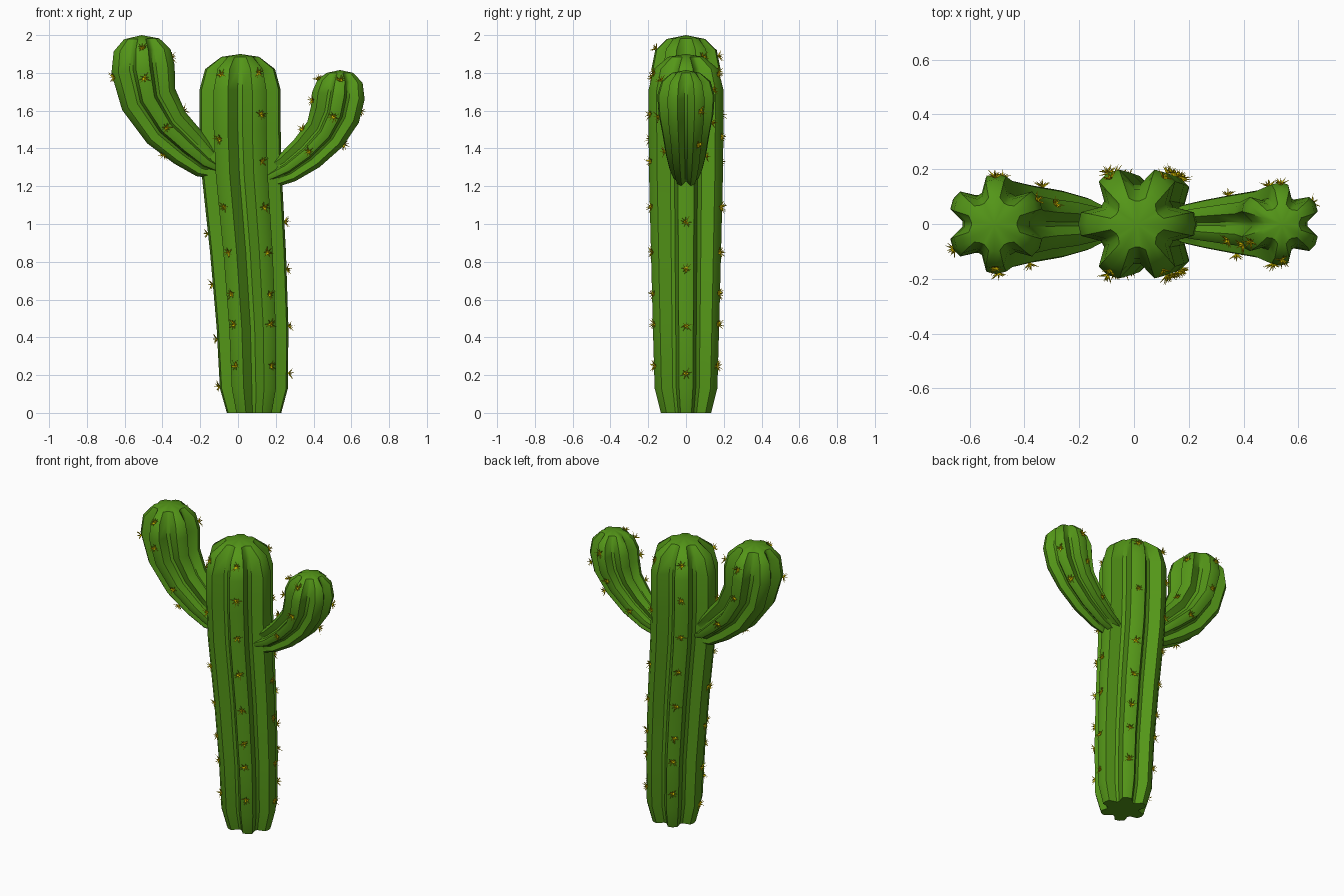
import bpy, bmesh, math, random
from mathutils import Vector

if "Cube" in bpy.data.objects:
    bpy.data.objects.remove(bpy.data.objects["Cube"])

random.seed(4)


def material(name, col):
    m = bpy.data.materials.new(name)
    m.diffuse_color = (*col, 1)
    m.use_nodes = True
    m.node_tree.nodes["Principled BSDF"].inputs["Base Color"].default_value = m.diffuse_color
    return m


GREEN = material("cactus green", (0.088, 0.305, 0.009))
YELLOW = material("spine yellow", (0.85, 0.66, 0.0))
Y = Vector((0, 1, 0))
# One rib of the section: angle, radius factor (crest, then valley floor)
RIB = [(-12, 0.97), (0, 1.0), (12, 0.97), (25, 0.68), (35, 0.68)]


def frames(path, upright):
    """Centre, radius, tangent and side vector for each (x, z, r) ring."""
    pts = [Vector((x, 0, z)) for x, z, r in path]
    out = []
    for i, p in enumerate(pts):
        t = (pts[min(i + 1, len(pts) - 1)] - pts[max(i - 1, 0)]).normalized()
        if upright:
            t = Vector((0, 0, 1))
        out.append((p, path[i][2], t, Vector((t.z, 0, -t.x))))
    return out


def finish(bm, name, mat):
    bmesh.ops.recalc_face_normals(bm, faces=bm.faces)
    me = bpy.data.meshes.new(name)
    bm.to_mesh(me)
    bm.free()
    me.materials.append(mat)
    bpy.context.scene.collection.objects.link(bpy.data.objects.new(name, me))
    return me


def ribbed_stem(name, path, offset, upright=False):
    """Six-ribbed star section swept along a path; last point is the pole."""
    bm = bmesh.new()
    fr = frames(path, upright)
    rings = []
    for i, (c, r, t, n) in enumerate(fr[:-1]):
        ring = []
        for k in range(6):
            for a, f in RIB:
                if i == len(fr) - 2:  # shallower valleys on the crown
                    f = 0.5 + 0.5 * f
                ang = math.radians(60 * k + a + offset)
                ring.append(bm.verts.new(c + r * f * (math.cos(ang) * n + math.sin(ang) * Y)))
        rings.append(ring)
    count = len(rings[0])
    for lo, hi in zip(rings, rings[1:]):
        for j in range(count):
            k = (j + 1) % count
            bm.faces.new((lo[j], lo[k], hi[k], hi[j]))
    pole = bm.verts.new(fr[-1][0])
    for j in range(count):
        bm.faces.new((rings[-1][j], rings[-1][(j + 1) % count], pole))
    bm.faces.new(rings[0][::-1])
    me = finish(bm, name, GREEN)
    me.shade_smooth()
    me.set_sharp_from_angle(angle=math.radians(45))


def spike(bm, base, d, length):
    """Thin three-sided needle."""
    u = d.orthogonal().normalized() * 0.0048
    w = d.cross(u)
    b = [bm.verts.new(base + u * math.cos(q) + w * math.sin(q)) for q in (0, 2.094, 4.189)]
    tip = bm.verts.new(base + d * length)
    for i in range(3):
        bm.faces.new((b[i], b[(i + 1) % 3], tip))
    bm.faces.new(b[::-1])


def spines(name, path, offset, spots, upright=False):
    """Needle clusters on the rib crests; spots maps rib angle -> path parameters."""
    bm = bmesh.new()
    fr = frames(path, upright)
    for ang, params in spots.items():
        a = math.radians(ang)
        for s in params:
            i = min(int(s), len(fr) - 2)
            f = s - i
            ps = [c + r * (math.cos(a) * n + math.sin(a) * Y) for c, r, t, n in fr[i:i + 2]]
            out = math.cos(a) * fr[i][3] + math.sin(a) * Y
            along = (ps[1] - ps[0]).normalized()
            out = (out - along * out.dot(along)).normalized()
            side = out.cross(along)
            base = ps[0].lerp(ps[1], f) + out * 0.002
            spike(bm, base, (out + along * 0.1).normalized(), 0.03)
            for k in range(9):
                q = math.tau * k / 9 + random.uniform(-0.25, 0.25)
                d = out * random.uniform(0.25, 0.9) + along * math.cos(q) + side * math.sin(q)
                spike(bm, base, d.normalized(), random.uniform(0.026, 0.045))
    finish(bm, name, YELLOW)


# Paths: x, z, radius
trunk = [(0.085, 0, 0.144), (0.084, 0.13, 0.18), (0.077, 0.45, 0.19), (0.053, 0.85, 0.201),
         (0.02, 1.26, 0.212), (0.011, 1.5, 0.215), (0.011, 1.71, 0.215), (0.011, 1.82, 0.185),
         (0.012, 1.885, 0.1), (0.012, 1.9, 0)]
left = [(-0.10, 1.29, 0.06), (-0.17, 1.325, 0.095), (-0.265, 1.405, 0.122), (-0.38, 1.51, 0.142),
        (-0.473, 1.66, 0.164), (-0.503, 1.82, 0.183), (-0.508, 1.92, 0.163),
        (-0.51, 1.98, 0.1), (-0.51, 2.0, 0)]
right = [(0.13, 1.235, 0.045), (0.18, 1.255, 0.07), (0.26, 1.295, 0.088), (0.365, 1.375, 0.108),
         (0.46, 1.475, 0.124), (0.513, 1.58, 0.145), (0.532, 1.68, 0.152), (0.54, 1.755, 0.13),
         (0.54, 1.8, 0.075), (0.54, 1.815, 0)]


def at_heights(path, zs):
    """Turn heights into path parameters."""
    res = []
    for z in zs:
        for i in range(len(path) - 1):
            if path[i][1] <= z < path[i + 1][1]:
                res.append(i + (z - path[i][1]) / (path[i + 1][1] - path[i][1]))
    return res


# Trunk and arms
ribbed_stem("trunk", trunk, 0, True)
ribbed_stem("left_arm", left, 30)
ribbed_stem("right_arm", right, 30)

# Spine clusters
base_z = [0.25, 0.47, 0.63, 0.85, 1.09]
trunk_z = {240: base_z + [1.45, 1.79], 300: base_z + [1.33, 1.58, 1.8],
           60: base_z + [1.46, 1.79], 120: base_z + [1.33, 1.58, 1.8],
           0: [0.21, 0.46, 0.76, 1.01], 180: [0.14, 0.39, 0.68, 0.95]}
spines("trunk_spines", trunk, 0, {a: at_heights(trunk, z) for a, z in trunk_z.items()}, True)
spines("left_arm_spines", left, 30, {270: [3, 4.7, 6.1], 90: [2.6, 4.2, 5.7],
                                     210: [2.4, 4.9], 30: [3.1, 5.5]})
spines("right_arm_spines", right, 30, {270: [3.1, 4.9, 7], 90: [2.8, 4.6, 6.4],
                                       30: [4.1, 5.5], 210: [3.6, 5.4, 7]})
